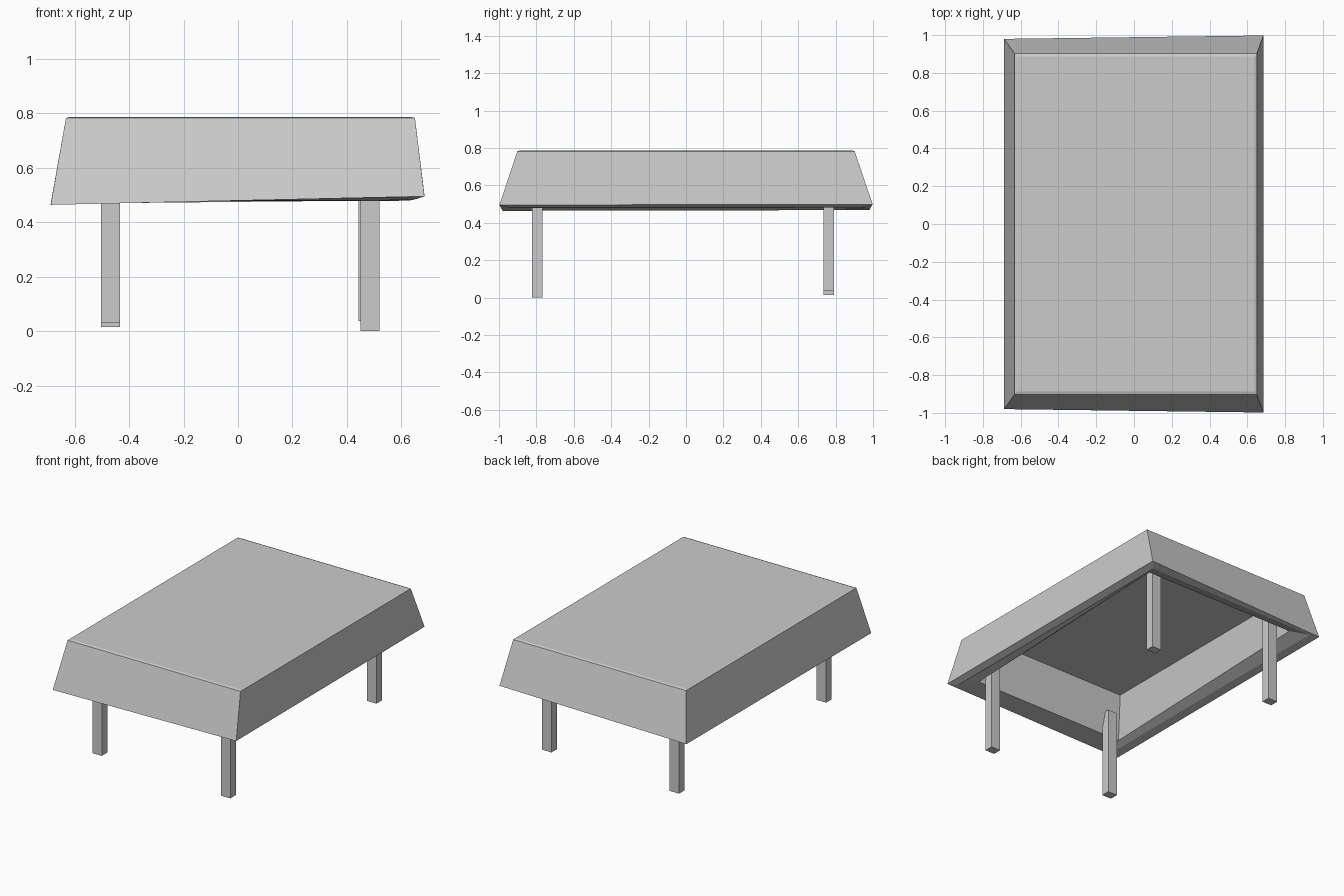
import bpy
import bmesh

cube = bpy.data.objects.get("Cube")
if cube:
    bpy.data.objects.remove(cube, do_unlink=True)

# Single plain grey
grey = bpy.data.materials.new("plain grey")
grey.use_nodes = True
colour = (0.6, 0.6, 0.6, 1)
grey.diffuse_color = colour
grey.node_tree.nodes["Principled BSDF"].inputs["Base Color"].default_value = colour


def loop(right, left, half_depth, height, flare=0, tilt=0, rise=0):
    """Four corners; flare deepens and tilt raises +x, rise raises the back."""
    deep = half_depth + flare
    raised = height + tilt
    return [(right, -half_depth, height), (left, -deep, raised),
            (left, deep, raised + rise), (right, half_depth, height + rise)]


def build_from_loops(name, loops):
    """Join successive four-corner loops with quads and cap both ends."""
    bm = bmesh.new()
    rings = [[bm.verts.new(corner) for corner in ring] for ring in loops]
    for ring, following in zip(rings, rings[1:]):
        for i in range(4):
            j = (i + 1) % 4
            bm.faces.new((ring[i], ring[j], following[j], following[i]))
    bm.faces.new(list(reversed(rings[0])))
    bm.faces.new(rings[-1])
    bmesh.ops.recalc_face_normals(bm, faces=bm.faces)
    mesh = bpy.data.meshes.new(name)
    bm.to_mesh(mesh)
    bm.free()
    mesh.materials.append(grey)
    obj = bpy.data.objects.new(name, mesh)
    bpy.context.collection.objects.link(obj)
    return obj


# Hollow, flared table top: recess ceiling, recess mouth, underside rim,
# outer lip, upper edge and the slightly bevelled flat top
build_from_loops("table_top", [
    loop(-0.525, 0.525, 0.76, 0.757),
    loop(-0.57, 0.57, 0.83, 0.478, rise=0.055),
    loop(-0.635, 0.64, 0.95, 0.477, tilt=0.004),
    loop(-0.688, 0.685, 0.98, 0.464, flare=0.018, tilt=0.031, rise=0.004),
    loop(-0.632, 0.65, 0.902, 0.782),
    loop(-0.62, 0.638, 0.887, 0.787),
])


# Square legs with slightly uneven feet, standing inside the recess
def add_leg(name, x, y, foot):
    wide, deep = 0.035, 0.029
    ends = [[(x + sx * wide, y + sy * deep, z)
             for sx, sy in ((-1, -1), (1, -1), (1, 1), (-1, 1))]
            for z in (foot, 0.62)]
    build_from_loops(name, ends)


add_leg("front_right_leg", -0.468, -0.795, 0.03)
add_leg("front_left_leg", 0.485, -0.795, 0)
add_leg("back_right_leg", -0.468, 0.763, 0.015)
add_leg("back_left_leg", 0.478, 0.763, 0.038)
